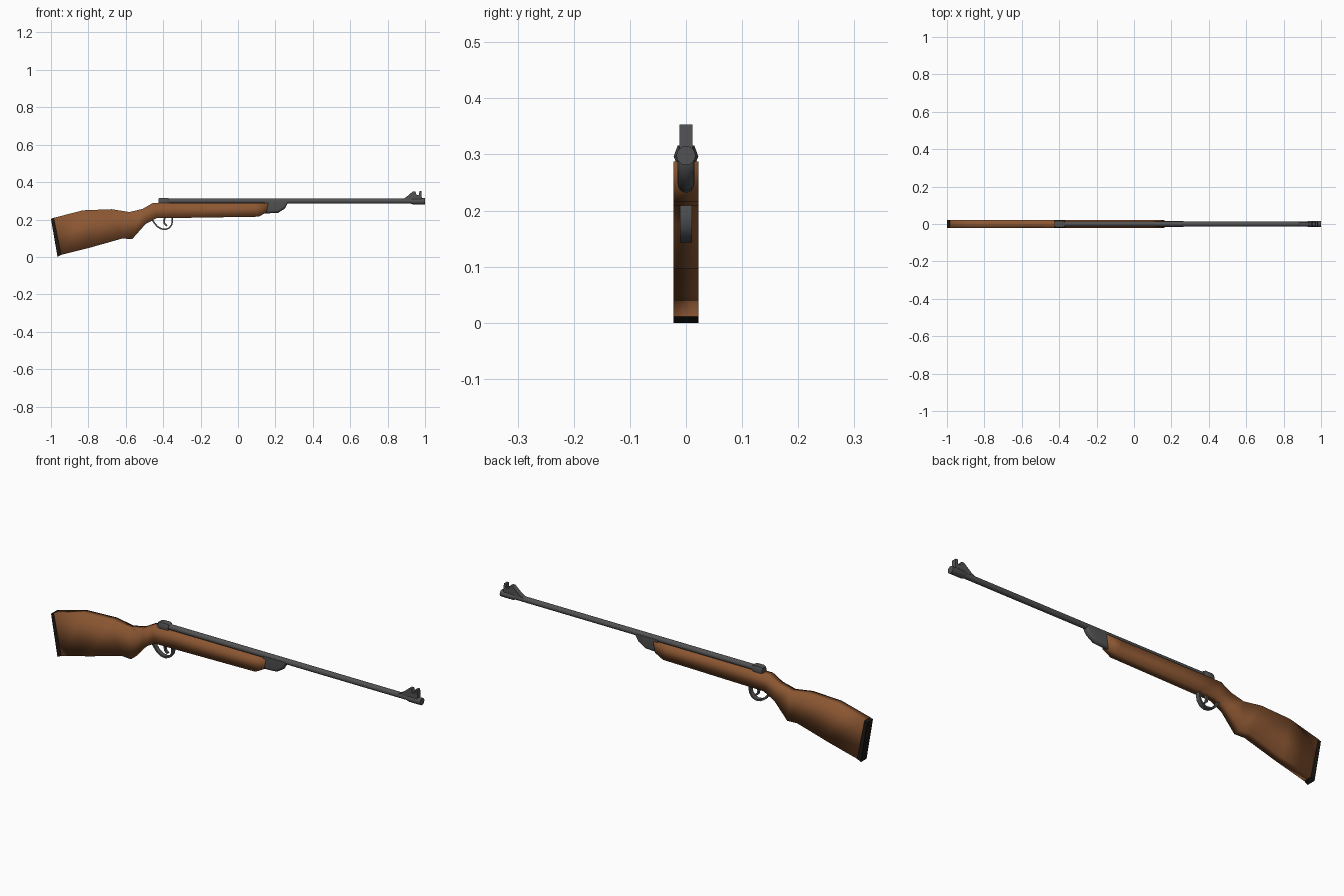
import bpy, bmesh, math
from mathutils import Vector

if "Cube" in bpy.data.objects:
    bpy.data.objects.remove(bpy.data.objects["Cube"])


def material(name, rgb):
    m = bpy.data.materials.new(name)
    m.diffuse_color = (*rgb, 1)
    m.use_nodes = True
    m.node_tree.nodes["Principled BSDF"].inputs["Base Color"].default_value = m.diffuse_color
    return m


WOOD = material("wood", (0.26, 0.095, 0.032))
STEEL = material("steel", (0.085, 0.085, 0.088))
RUBBER = material("rubber", (0.012, 0.009, 0.007))


def loft(name, rings, mat, angle=40):
    """Skin a list of equal-length rings and cap both ends."""
    bm = bmesh.new()
    vs = [[bm.verts.new(p) for p in r] for r in rings]
    n = len(rings[0])
    for a, b in zip(vs, vs[1:]):
        for i in range(n):
            j = (i + 1) % n
            bm.faces.new((a[i], a[j], b[j], b[i]))
    bm.faces.new(vs[0])
    bm.faces.new(vs[-1])
    bmesh.ops.recalc_face_normals(bm, faces=bm.faces)
    me = bpy.data.meshes.new(name)
    bm.to_mesh(me)
    bm.free()
    me.materials.append(mat)
    ob = bpy.data.objects.new(name, me)
    bpy.context.collection.objects.link(ob)
    bpy.ops.object.select_all(action='DESELECT')
    bpy.context.view_layer.objects.active = ob
    ob.select_set(True)
    bpy.ops.object.shade_smooth_by_angle(angle=math.radians(angle))
    return ob


def slab(name, pairs, w, mat, angle=40):
    """Box-section body from (top x, top z, bottom x, bottom z) stations."""
    rings = [[(xt, -w, zt), (xt, w, zt), (xb, w, zb), (xb, -w, zb)]
             for xt, zt, xb, zb in pairs]
    return loft(name, rings, mat, angle)


def plate(name, outline, w, mat):
    """Side outline in x, z extruded across y."""
    return loft(name, [[(x, y, z) for x, z in outline] for y in (-w, w)], mat)


def tube(name, stations, z, mat, n=16):
    """Round body along x from (x, radius) stations."""
    rings = [[(x, r * math.cos(2 * math.pi * i / n), z + r * math.sin(2 * math.pi * i / n))
              for i in range(n)] for x, r in stations]
    return loft(name, rings, mat)


def ribbon(name, path, w, t, mat):
    """Flat strip of half-width w and thickness t following an x, z path."""
    pts = [Vector(p) for p in path]
    rings = []
    for i, p in enumerate(pts):
        d = (pts[min(i + 1, len(pts) - 1)] - pts[max(i - 1, 0)]).normalized()
        o = Vector((-d.y, d.x)) * t / 2
        a, b = p + o, p - o
        rings.append([(a.x, -w, a.y), (a.x, w, a.y), (b.x, w, b.y), (b.x, -w, b.y)])
    return loft(name, rings, mat)


# Wooden stock, smooth all round
slab("stock", [
    (-0.985, 0.209, -0.945, 0.011),
    (-0.83, 0.249, -0.79, 0.050),
    (-0.675, 0.255, -0.62, 0.098),
    (-0.58, 0.240, -0.565, 0.096),
    (-0.51, 0.257, -0.495, 0.175),
    (-0.457, 0.287, -0.436, 0.207),
    (-0.34, 0.287, -0.34, 0.208),
    (0.08, 0.287, 0.11, 0.215),
    (0.162, 0.287, 0.153, 0.238)], 0.022, WOOD, 100)

# Butt pad
slab("butt_pad", [(-1.0, 0.203, -0.965, 0.0),
                  (-0.985, 0.209, -0.945, 0.011)], 0.022, RUBBER)

# Barrel with muzzle collar
tube("barrel", [(-0.40, 0.0135), (0.955, 0.0135)], 0.299, STEEL)
tube("muzzle_collar", [(0.925, 0.0135), (0.935, 0.017), (1.0, 0.017)], 0.298, STEEL)

# Rear receiver cap, chamfered section
cap = [(0.022, 0.296), (0.015, 0.316), (-0.015, 0.316),
       (-0.022, 0.296), (-0.015, 0.280), (0.015, 0.280)]
loft("receiver_cap", [[(x, y * s, 0.297 + (z - 0.297) * s) for y, z in cap]
                      for x, s in ((-0.425, 0.8), (-0.415, 1), (-0.378, 1), (-0.368, 0.8))], STEEL)

# Breech block: U-shaped section, tapering upward at the front
rings = []
for x, bottom in ((0.145, 0.232), (0.215, 0.236), (0.25, 0.258), (0.265, 0.285)):
    w, top = 0.015, 0.298
    mid = min(bottom + 0.015, top - 0.004)
    arc = [(x, w * math.cos(a), mid - (mid - bottom) * math.sin(a))
           for a in (math.pi * i / 8 for i in range(9))]
    rings.append([(x, w, top)] + arc + [(x, -w, top)])
loft("breech_block", rings, STEEL)

# Front sight ramp with notch
plate("front_sight", [(0.875, 0.306), (0.897, 0.318), (0.935, 0.350), (0.948, 0.350),
                      (0.955, 0.332), (0.968, 0.332), (0.970, 0.353), (0.981, 0.353),
                      (0.983, 0.306)], 0.012, STEEL)

# Trigger guard and trigger
ribbon("trigger_guard", [(-0.462, 0.205), (-0.448, 0.183), (-0.432, 0.163), (-0.410, 0.150),
                         (-0.388, 0.147), (-0.367, 0.155), (-0.354, 0.173), (-0.351, 0.192),
                         (-0.353, 0.212)], 0.011, 0.008, STEEL)
ribbon("trigger", [(-0.388, 0.215), (-0.396, 0.195), (-0.393, 0.178), (-0.380, 0.166)],
       0.006, 0.009, STEEL)
